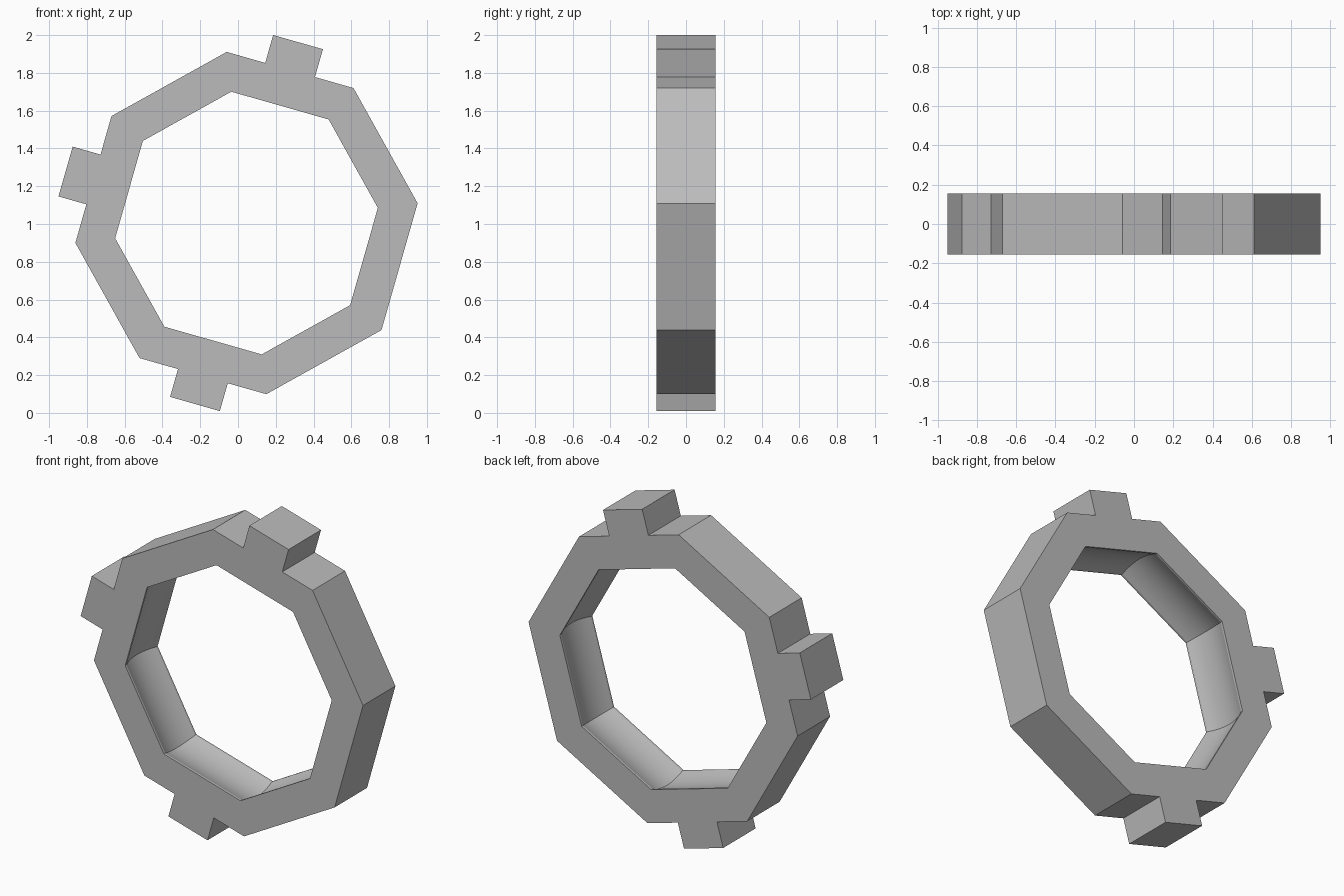
import bpy, bmesh, math
from mathutils import Vector

cube = bpy.data.objects.get("Cube")
if cube:
    bpy.data.objects.remove(cube, do_unlink=True)

SIDES = 8
CENTRE = Vector((0.045, 0, 1.005))
TURN = math.radians(6.6)
R_OUT, R_IN, HALF = 0.912, 0.70, 0.156
TOOTH_SIDES = (1, 3, 5)
TOOTH_HALF, TOOTH_TOP = 0.137, 0.996
LIP, GROOVE, ARC_STEPS = 0.012, 0.035, 12

grey = bpy.data.materials.new("grey")
grey.use_nodes = True
colour = (0.5, 0.5, 0.5, 1)
grey.diffuse_color = colour
grey.node_tree.nodes["Principled BSDF"].inputs["Base Color"].default_value = colour


def corner(k, radius, y):
    a = TURN + k * math.tau / SIDES
    return CENTRE + Vector((radius * math.cos(a), y, radius * math.sin(a)))


def outer_edge(k, y):
    """Points along one outer side, stepping out around a tooth if it has one."""
    points = [corner(k, R_OUT, y)]
    if k in TOOTH_SIDES:
        a = TURN + (k + 0.5) * math.tau / SIDES
        out = Vector((math.cos(a), 0, math.sin(a)))
        along = Vector((-math.sin(a), 0, math.cos(a)))
        base = R_OUT * math.cos(math.pi / SIDES)
        for r, t in ((base, -1), (TOOTH_TOP, -1), (TOOTH_TOP, 1), (base, 1)):
            points.append(CENTRE + out * r + along * t * TOOTH_HALF + Vector((0, y, 0)))
    return points + [corner(k + 1, R_OUT, y)]


# Inner wall section: narrow lips with a shallow hollow between them
hollow = HALF - LIP
section = [(R_IN, -HALF)]
for i in range(ARC_STEPS + 1):
    t = -1 + 2 * i / ARC_STEPS
    section.append((R_IN + GROOVE * (1 - t * t), t * hollow))
section.append((R_IN, HALF))

bm = bmesh.new()


def add_face(points, smooth=False):
    face = bm.faces.new([bm.verts.new(p) for p in points])
    face.smooth = smooth


for k in range(SIDES):
    front, back = outer_edge(k, -HALF), outer_edge(k, HALF)
    # Flat front and back
    for edge, y in ((front, -HALF), (back, HALF)):
        add_face(edge + [corner(k + 1, R_IN, y), corner(k, R_IN, y)])
    # Outer rim and teeth
    for i in range(len(front) - 1):
        add_face([front[i], front[i + 1], back[i + 1], back[i]])
    # Hollowed inner wall
    for (r0, y0), (r1, y1) in zip(section, section[1:]):
        add_face([corner(k, r0, y0), corner(k + 1, r0, y0),
                  corner(k + 1, r1, y1), corner(k, r1, y1)], True)

bmesh.ops.remove_doubles(bm, verts=bm.verts, dist=0.0001)
bmesh.ops.recalc_face_normals(bm, faces=bm.faces)
mesh = bpy.data.meshes.new("toothed_ring")
bm.to_mesh(mesh)
bm.free()
mesh.materials.append(grey)
ring = bpy.data.objects.new("toothed_ring", mesh)
bpy.context.collection.objects.link(ring)

bpy.context.view_layer.objects.active = ring
ring.select_set(True)
bpy.ops.object.shade_smooth_by_angle(angle=math.radians(20))
